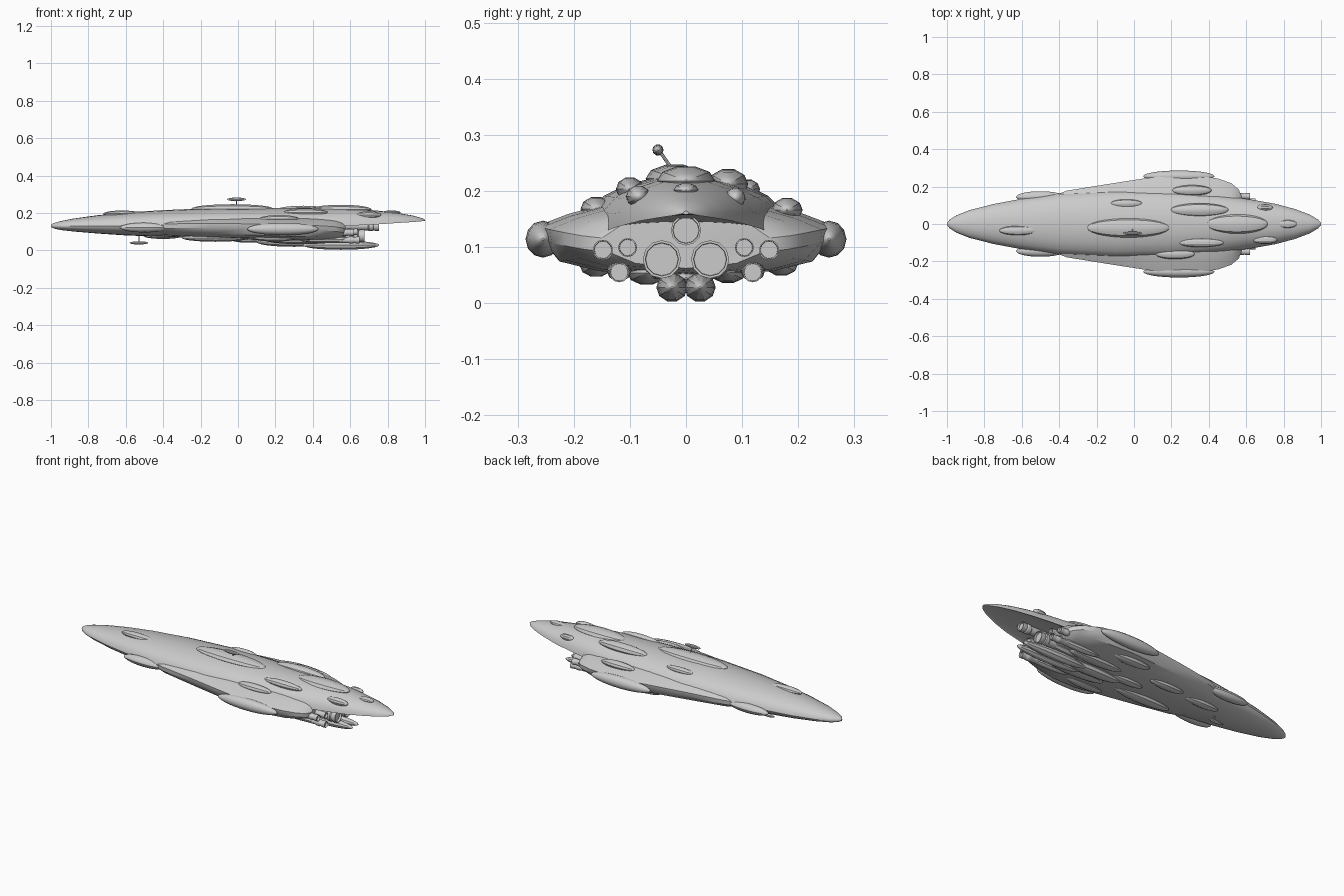
import bpy, bmesh, math
from mathutils import Vector


def finish(name, bm, angle=32):
    bmesh.ops.recalc_face_normals(bm, faces=bm.faces[:])
    me = bpy.data.meshes.new(name)
    bm.to_mesh(me)
    bm.free()
    for p in me.polygons:
        p.use_smooth = True
    me.set_sharp_from_angle(angle=math.radians(angle))
    ob = bpy.data.objects.new(name, me)
    bpy.context.collection.objects.link(ob)
    return ob


def loft(name, rings):
    bm = bmesh.new()
    vs = [[bm.verts.new(p) for p in r] for r in rings]
    n = len(vs[0])
    for a, b in zip(vs, vs[1:]):
        for i in range(n):
            j = (i + 1) % n
            bm.faces.new((a[i], a[j], b[j], b[i]))
    bm.faces.new(vs[0])
    bm.faces.new(vs[-1])
    return finish(name, bm)


def blister(name, c, r, seg=10):
    # elongated low-poly ellipsoid with its poles along x
    n = 14
    rings = []
    for i in range(n + 1):
        t = math.pi * (0.02 + 0.96 * i / n)
        rings.append([(c[0] - r[0] * math.cos(t),
                       c[1] + r[1] * math.sin(t) * math.cos(k * math.tau / seg),
                       c[2] + r[2] * math.sin(t) * math.sin(k * math.tau / seg))
                      for k in range(seg)])
    return loft(name, rings)


def rod(name, a, b, r):
    a, b = Vector(a), Vector(b)
    q = (b - a).to_track_quat('Z', 'Y')
    rings = [[p + q @ Vector((r * math.cos(k * math.tau / 8), r * math.sin(k * math.tau / 8), 0))
              for k in range(8)] for p in (a, b)]
    return loft(name, rings)


def engine(name, y, z, r, x0, x1):
    # stepped nozzle with a flared rim
    prof = [(x0, r * .85), (x1 - .06, r * .85), (x1 - .055, r), (x1 - .035, r),
            (x1 - .03, r * .88), (x1 - .015, r), (x1, r), (x1, r * .87), (x1 - .012, r * .85)]
    return loft(name, [[(x, y + q * math.cos(k * math.tau / 12), z + q * math.sin(k * math.tau / 12))
                        for k in range(12)] for x, q in prof])


# Long central hull, ending in an overhanging tail shell: x, half width, top, edge, bottom
core = [(-1, .005, .136, .13, .125), (-.985, .024, .146, .13, .117), (-.95, .046, .156, .13, .109),
        (-.88, .074, .170, .13, .101), (-.75, .107, .188, .13, .09), (-.6, .135, .203, .132, .08),
        (-.4, .163, .215, .136, .073), (-.1, .18, .228, .14, .066), (.2, .175, .226, .14, .06),
        (.45, .155, .226, .135, .06), (.56, .141, .225, .13, .06), (.57, .139, .225, .13, .145),
        (.66, .125, .220, .135, .148), (.76, .107, .211, .140, .151), (.86, .080, .199, .147, .154),
        (.94, .050, .185, .152, .156), (.985, .023, .172, .156, .157), (1, .005, .164, .16, .158)]
rings = []
for x, w, zt, ze, zb in core:
    ring = []
    for k in range(20):
        t = k * math.tau / 20
        h = zt - ze if math.sin(t) >= 0 else ze - zb
        ring.append((x, w * math.cos(t), ze + h * math.sin(t)))
    rings.append(ring)
loft("main_hull", rings)

# Broad lower hull with side wings: x, half width, edge height, bottom
wing = [(-.42, .155, .145, .076), (-.36, .178, .148, .072), (-.15, .212, .150, .064), (.05, .243, .148, .057),
        (.2, .262, .145, .051), (.35, .258, .141, .048), (.45, .243, .137, .05),
        (.52, .218, .132, .054), (.56, .185, .126, .058), (.575, .15, .122, .062)]
rings = []
for x, w, ze, zb in wing:
    half = [(w * .5, ze + .035), (w * .8, ze + .014), (w, ze - .006), (w * .985, ze - .03),
            (w * .87, zb + .026), (w * .6, zb + .009)]
    rings.append([(x, 0, ze + .05)] + [(x, y, z) for y, z in half] + [(x, 0, zb)]
                 + [(x, -y, z) for y, z in reversed(half)])
loft("lower_hull", rings)

# Dorsal blisters (asymmetrical)
for i, (c, r) in enumerate([
        ((-.62, -.035, .196), (.10, .025, .018)),
        ((-.04, .11, .203), (.085, .022, .018)),
        ((-.03, -.02, .222), (.22, .052, .026)),
        ((.31, .18, .166), (.105, .028, .022)),
        ((.22, -.16, .168), (.105, .028, .022)),
        ((.35, .075, .212), (.155, .036, .028)),
        ((.55, .0, .218), (.165, .052, .027)),
        ((.82, 0, .202), (.05, .022, .012)),
        ((.70, .088, .188), (.042, .018, .018)),
        ((.70, -.085, .190), (.065, .022, .02)),
        ((.36, -.10, .203), (.12, .025, .022))]):
    blister(f"top_blister_{i + 1}", c, r)

# Mirrored side pods
for side, s in (("left", -1), ("right", 1)):
    blister(f"front_side_pod_{side}", (-.50, s * .145, .122), (.13, .03, .026), 12)
    blister(f"wing_side_pod_{side}", (.24, s * .255, .114), (.19, .031, .033), 12)
    blister(f"rear_belly_pod_{side}", (.55, s * .025, .028), (.205, .028, .026))

# Belly blisters
for i, (c, r) in enumerate([
        ((-.12, -.085, .067), (.18, .034, .022)),
        ((-.40, .055, .080), (.11, .027, .02)),
        ((-.14, .09, .070), (.11, .027, .02)),
        ((.06, .015, .058), (.10, .027, .018)),
        ((.16, .17, .070), (.12, .03, .022)),
        ((.20, -.16, .068), (.12, .03, .022)),
        ((.32, .075, .055), (.17, .032, .02)),
        ((.34, -.07, .054), (.19, .035, .022)),
        ((.30, 0, .044), (.20, .036, .026))]):
    blister(f"belly_blister_{i + 1}", c, r)

# Engine bank
engine("top_engine", 0, .130, .027, .5, .755)
for side, s in (("left", -1), ("right", 1)):
    engine(f"main_engine_{side}", s * .043, .078, .034, .5, .675)
    engine(f"inner_engine_{side}", s * .104, .099, .017, .5, .64)
    engine(f"outer_engine_{side}", s * .148, .095, .018, .48, .62)
    engine(f"lower_engine_{side}", s * .119, .055, .018, .5, .65)
    blister(f"lower_engine_housing_{side}", (.47, s * .119, .058), (.14, .022, .02))
    blister(f"main_engine_housing_{side}", (.47, s * .045, .075), (.15, .034, .034))

# Sensor dishes on stalks
rod("top_sensor_stalk", (-.008, -.022, .235), (-.008, -.048, .272), .003)
blister("top_sensor", (-.008, -.05, .273), (.05, .01, .010))
rod("belly_sensor_stalk", (-.53, .0, .085), (-.53, .015, .042), .003)
blister("belly_sensor", (-.53, .015, .040), (.05, .01, .009))
